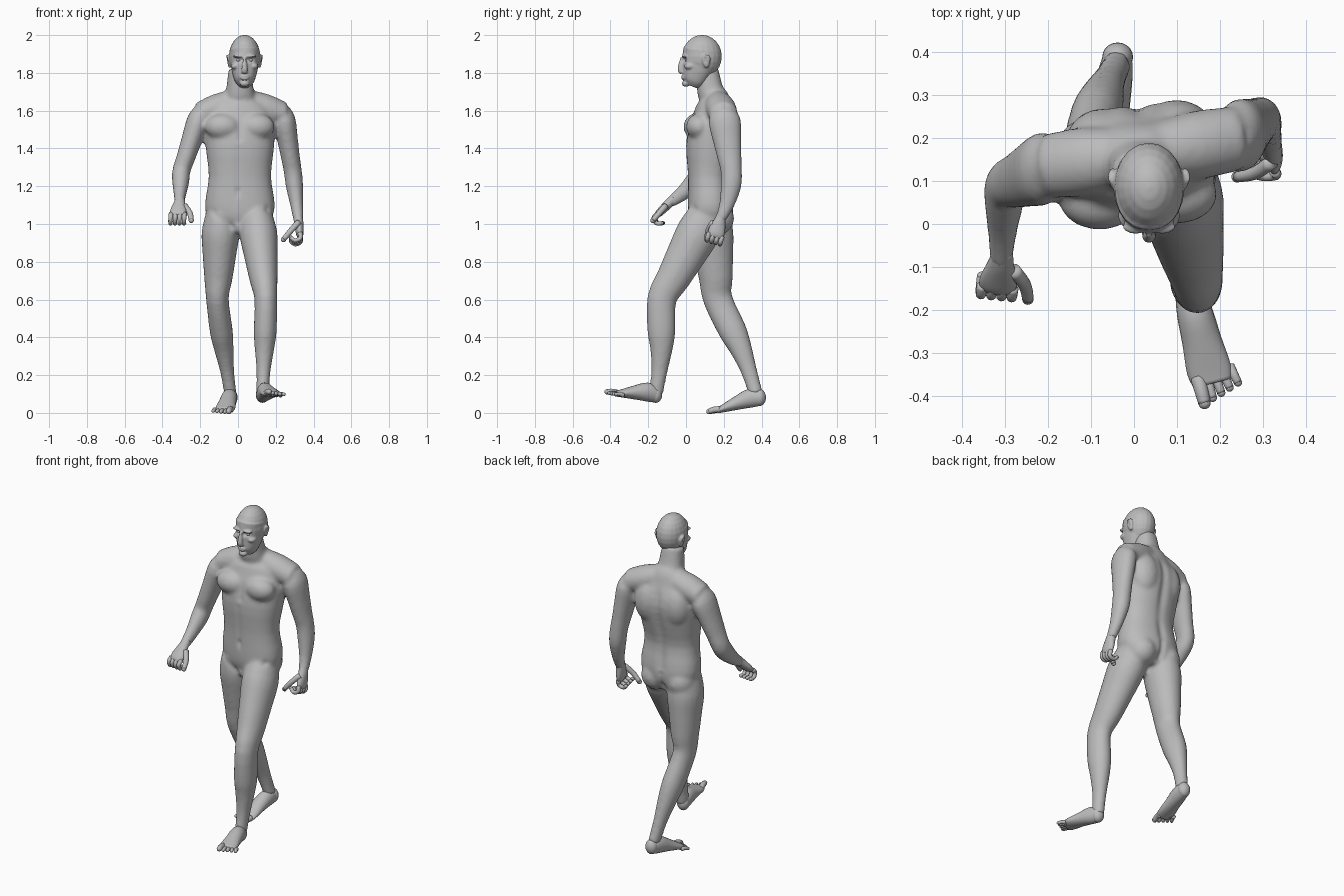
import bpy, bmesh, math
from mathutils import Vector, Matrix, kdtree

start_cube = bpy.data.objects.get("Cube")
if start_cube:
    bpy.data.objects.remove(start_cube, do_unlink=True)

skin = bpy.data.materials.new("grey_clay")
skin.use_nodes = True
GREY = (.5, .5, .5, 1)
skin.diffuse_color = GREY
skin.node_tree.nodes["Principled BSDF"].inputs["Base Color"].default_value = GREY


def spline(rows, steps=3):
    """Catmull-Rom interpolation of section rows."""
    padded = [rows[0], *rows, rows[-1]]
    result = []
    for a, b, c, d in zip(padded, padded[1:], padded[2:], padded[3:]):
        for k in range(steps):
            t = k / steps
            result.append([q + t / 2 * (r - p + t * (2*p - 5*q + 4*r - s + t * (3*(q - r) + s - p)))
                           for p, q, r, s in zip(a, b, c, d)])
    result.append(list(rows[-1]))
    return result


def loft(bm, rows, across=(1, 0, 0), sides=20, power=2):
    """Closed tube through sections given as (centre, half width, half depth, twist)."""
    rows = spline([(*centre, *sizes) for centre, *sizes in rows])
    centres = [Vector(row[:3]) for row in rows]
    across = Vector(across)
    rings = []
    for i, row in enumerate(rows):
        width, depth, twist = (row[3:] + [0])[:3]
        tangent = (centres[min(i + 1, len(rows) - 1)] - centres[max(i - 1, 0)]).normalized()
        u = (across - tangent * across.dot(tangent)).normalized()
        u.rotate(Matrix.Rotation(math.radians(twist), 3, tangent))
        v = tangent.cross(u)
        ring = []
        for k in range(sides):
            angle = math.tau * k / sides
            c, s = [math.copysign(abs(f) ** (2 / power), f) for f in (math.cos(angle), math.sin(angle))]
            ring.append(bm.verts.new(centres[i] + u * c * width + v * s * depth))
        rings.append(ring)
    for lower, upper in zip(rings, rings[1:]):
        for k in range(sides):
            n = (k + 1) % sides
            bm.faces.new((lower[k], lower[n], upper[n], upper[k]))
    bm.faces.new(rings[0][::-1])
    bm.faces.new(rings[-1])


def blob(bm, centre, radii):
    """Ellipsoid muscle or feature."""
    place = Matrix.LocRotScale(Vector(centre), None, Vector(radii))
    bmesh.ops.create_uvsphere(bm, u_segments=20, v_segments=12, radius=1, matrix=place)


def digit(bm, points, thick, across):
    """Finger or toe, tapering to a rounded tip."""
    last = len(points) - 1
    sizes = [thick * (1 - i / last / 5) for i in range(last + 1)]
    loft(bm, [(p, size, size) for p, size in zip(points, sizes)], across, 12)
    blob(bm, points[-1], [sizes[-1]] * 3)


def new_object(bm, name):
    """Turn the built parts into one smooth-shaded object."""
    bmesh.ops.recalc_face_normals(bm, faces=bm.faces)
    mesh = bpy.data.meshes.new(name)
    bm.to_mesh(mesh)
    bm.free()
    mesh.materials.append(skin)
    mesh.shade_smooth()
    obj = bpy.data.objects.new(name, mesh)
    bpy.context.collection.objects.link(obj)
    return obj


def fuse(bm, name, voxel, rounds):
    """Merge overlapping parts into one smooth surface."""
    obj = new_object(bm, name)
    remesh = obj.modifiers.new("merge", 'REMESH')
    remesh.mode, remesh.voxel_size = 'VOXEL', voxel
    relax = obj.modifiers.new("relax", 'SMOOTH')
    relax.factor, relax.iterations = .5, rounds
    graph = bpy.context.evaluated_depsgraph_get()
    mesh = bpy.data.meshes.new_from_object(obj.evaluated_get(graph))
    obj.modifiers.clear()
    obj.data = mesh
    mesh.shade_smooth()
    return mesh


def press_creases(mesh, creases):
    """Push soft grooves into a surface: start, end, radius, depth."""
    points = [v.co.copy() for v in mesh.vertices]
    normals = [v.normal.copy() for v in mesh.vertices]
    tree = kdtree.KDTree(len(points))
    for i, point in enumerate(points):
        tree.insert(point, i)
    tree.balance()
    for start, end, radius, depth in creases:
        start, end = Vector(start), Vector(end)
        steps = math.ceil((end - start).length / radius * 2) + 1
        nearest = {}
        for k in range(steps + 1):
            for _, i, distance in tree.find_range(start.lerp(end, k / steps), radius * 2.5):
                nearest[i] = min(distance, nearest.get(i, distance))
        for i, distance in nearest.items():
            points[i] -= normals[i] * depth * math.exp(-(distance / radius) ** 2)
    mesh.vertices.foreach_set("co", [value for point in points for value in point])
    mesh.update()


def limb(bm, top, middle, end, profile):
    """Arm or leg; profile positions run 0 top, 1 middle joint, 2 end."""
    top, middle, end = Vector(top), Vector(middle), Vector(end)
    rows = []
    for t, width, depth in profile:
        if t <= 1:
            centre = top.lerp(middle, t)
        else:
            centre = middle.lerp(end, t - 1) + Vector((0, .02 * math.sin(math.pi * (t - 1)), 0))
        rows.append((centre, width, depth))
    loft(bm, rows)


def hand(name, wrist, along, across, palm, thumb_tip):
    """Curled hand; across points from the index to the little finger."""
    bm = bmesh.new()
    frame = Matrix([Vector(axis).normalized() for axis in (along, across, palm)]).transposed()

    def at(*local):
        return Vector(wrist) + frame @ Vector(local)

    side = frame.col[1]
    loft(bm, [(at(-.04, 0, 0), .024, .022), (at(0, 0, 0), .03, .025), (at(.05, 0, 0), .043, .022),
              (at(.08, 0, 0), .043, .019), (at(.095, 0, 0), .036, .012)], side)
    for i in range(4):
        b = .024 * (i - 1.5)
        digit(bm, [at(.08, b, 0), at(.11, b, 0), at(.12, b, .03), at(.1, b, .05)], .013, side)
    root, tip = at(.02, -.03, 0), at(*thumb_tip)
    digit(bm, [root, root.lerp(tip, .5) - side * .01, tip], .017, side)
    new_object(bm, name)


def foot(name, heel, ball, outward):
    """Foot over a sole line from heel to ball, with five toes."""
    bm = bmesh.new()
    heel, ball = Vector(heel), Vector(ball)
    lift = Vector((0, 0, 1))
    blob(bm, heel.lerp(ball, .09) + lift * .045, (.036, .034, .045))
    loft(bm, [(heel.lerp(ball, t) + lift * height, width, height) for t, width, height in
              ((.06, .033, .042), (.3, .042, .05), (.6, .046, .037), (.9, .052, .022), (1.05, .045, .015))])
    forward = (ball - heel).normalized()
    side = Vector((outward, 0, 0))
    for i in range(5):
        t = i / 4
        thick = .012 if i else .018
        base = ball + side * (.08 * t - .03) - forward * .03 * t + lift * thick
        tip = base + forward * (.06 - .02 * t) + side * .01 * t
        digit(bm, [base, base.lerp(tip, .5) + lift * .004, tip], thick, side)
    new_object(bm, name)


# Torso and neck, twisting from hips to shoulders: height, y, half width, half depth
core = bmesh.new()
torso = ((.96, .13, .09, .07), (1.02, .13, .16, .11), (1.1, .13, .185, .12), (1.25, .12, .165, .11),
         (1.4, .13, .18, .13), (1.52, .15, .185, .13), (1.61, .15, .16, .1), (1.66, .15, .1, .08),
         (1.7, .13, .075, .07), (1.82, .11, .06, .06))
loft(core, [((.01, y, z), width, depth, 24 * (min(z, 1.5) - 1.2)) for z, y, width, depth in torso],
     sides=32, power=2.3)

# Shoulders, chest, back, buttocks and groin
SHOULDERS = {1: (.24, .2, 1.58), -1: (-.2, .135, 1.58)}
for side, shoulder in SHOULDERS.items():
    neck_root = Vector((.01, .16, 1.66))
    slope = neck_root.lerp(Vector(shoulder), .55)
    loft(core, [(neck_root, .06, .06), (slope, .08, .075), (shoulder, .075, .065)], (0, 1, 0))
    blob(core, (.01 + side * .09, .063 + side * .007, 1.515), (.095, .07, .07))
    blob(core, (.015 + side * .085, .2 + side * .01, 1.5), (.09, .08, .13))
    blob(core, (side * .085, .165, 1.03), (.085, .09, .09))
blob(core, (0, .06, .99), (.03, .04, .04))

# Legs and arms
LEG = ((-.1, .08, .1), (.15, .1, .115), (.4, .09, .105), (.7, .075, .09), (.95, .06, .078),
       (1.3, .061, .075), (1.5, .052, .06), (1.75, .037, .043), (2, .033, .038))
ARM = ((-.1, .04, .05), (.1, .06, .085), (.45, .055, .076), (.75, .05, .065), (1, .048, .057),
       (1.3, .046, .055), (1.7, .034, .04), (2, .027, .028))
LEFT_WRIST, RIGHT_WRIST = (.32, .18, 1.02), (-.31, -.09, 1.11)
limb(core, (.1, .1, 1.02), (.15, -.14, .58), (.13, -.16, .1), LEG)
limb(core, (-.09, .13, 1.02), (-.11, .17, .58), (-.04, .37, .1), LEG)
limb(core, SHOULDERS[1], (.29, .24, 1.28), LEFT_WRIST, ARM)
limb(core, SHOULDERS[-1], (-.3, .09, 1.28), RIGHT_WRIST, ARM)
body = fuse(core, "body", .011, 6)

# Spine, breastbone, belly line, navel, seat and groin folds
press_creases(body, [((.01, .28, 1.6), (0, .24, 1.12), .025, .012),
                     ((.01, .01, 1.58), (.01, .01, 1.45), .015, .008),
                     ((0, .01, 1.4), (0, .01, 1.15), .015, .004),
                     ((0, .01, 1.18), (0, .01, 1.17), .012, .006),
                     ((0, .24, 1.08), (0, .23, .98), .016, .016)]
              + [((side * .16, .04, 1.08), (side * .03, .03, .98), .016, .006) for side in (-1, 1)])

# Hands and feet
hand("left_hand", LEFT_WRIST, (.1, -.3, -1), (0, 1, -.3), (-1, 0, -.1), (.11, -.04, .09))
hand("right_hand", RIGHT_WRIST, (-.1, -.7, -.7), (-1, .1, 0), (0, .7, -.7), (.12, -.075, .01))
foot("left_foot", (.125, -.14, .05), (.18, -.36, .085), 1)
foot("right_foot", (-.035, .41, .04), (-.07, .18, 0), -1)

# Skull, face and jaw
head = bmesh.new()
MID = .035
blob(head, (MID, .085, 1.887), (.083, .105, .114))
face = ((1.73, .03, .026, .03), (1.755, .04, .05, .058), (1.8, .055, .065, .074),
        (1.85, .07, .074, .09), (1.92, .085, .08, .1))
loft(head, [((MID, y, z), width, depth) for z, y, width, depth in face], sides=32, power=2.2)
# Nose, lips and chin
loft(head, [((MID, -.018, 1.88), .01, .012), ((MID, -.028, 1.82), .016, .017),
            ((MID, -.02, 1.8), .016, .012)])
blob(head, (MID, -.014, 1.776), (.025, .015, .013))
blob(head, (MID, 0, 1.744), (.026, .022, .018))
# Brows, cheeks and ears
for side in (-1, 1):
    blob(head, (MID + side * .03, -.006, 1.888), (.032, .018, .01))
    blob(head, (MID + side * .05, .02, 1.835), (.022, .03, .018))
    loft(head, [((MID + side * .075, .11, 1.83), .01, .01), ((MID + side * .085, .107, 1.87), .01, .024),
                ((MID + side * .088, .11, 1.895), .008, .014)])
skull = fuse(head, "head", .005, 3)

# Mouth, eye sockets and ear hollows
creases = [((MID - .02, -.025, 1.776), (MID + .02, -.025, 1.776), .006, .006)]
for side in (-1, 1):
    creases.append(((MID + side * .02, -.016, 1.868), (MID + side * .04, -.01, 1.868), .012, .011))
    creases.append(((MID + side * .095, .1, 1.875), (MID + side * .095, .1, 1.86), .01, .006))
press_creases(skull, creases)

# Eyes
eyes = bmesh.new()
for side in (-1, 1):
    blob(eyes, (MID + side * .031, .008, 1.868), (.014, .013, .01))
new_object(eyes, "eyes")
